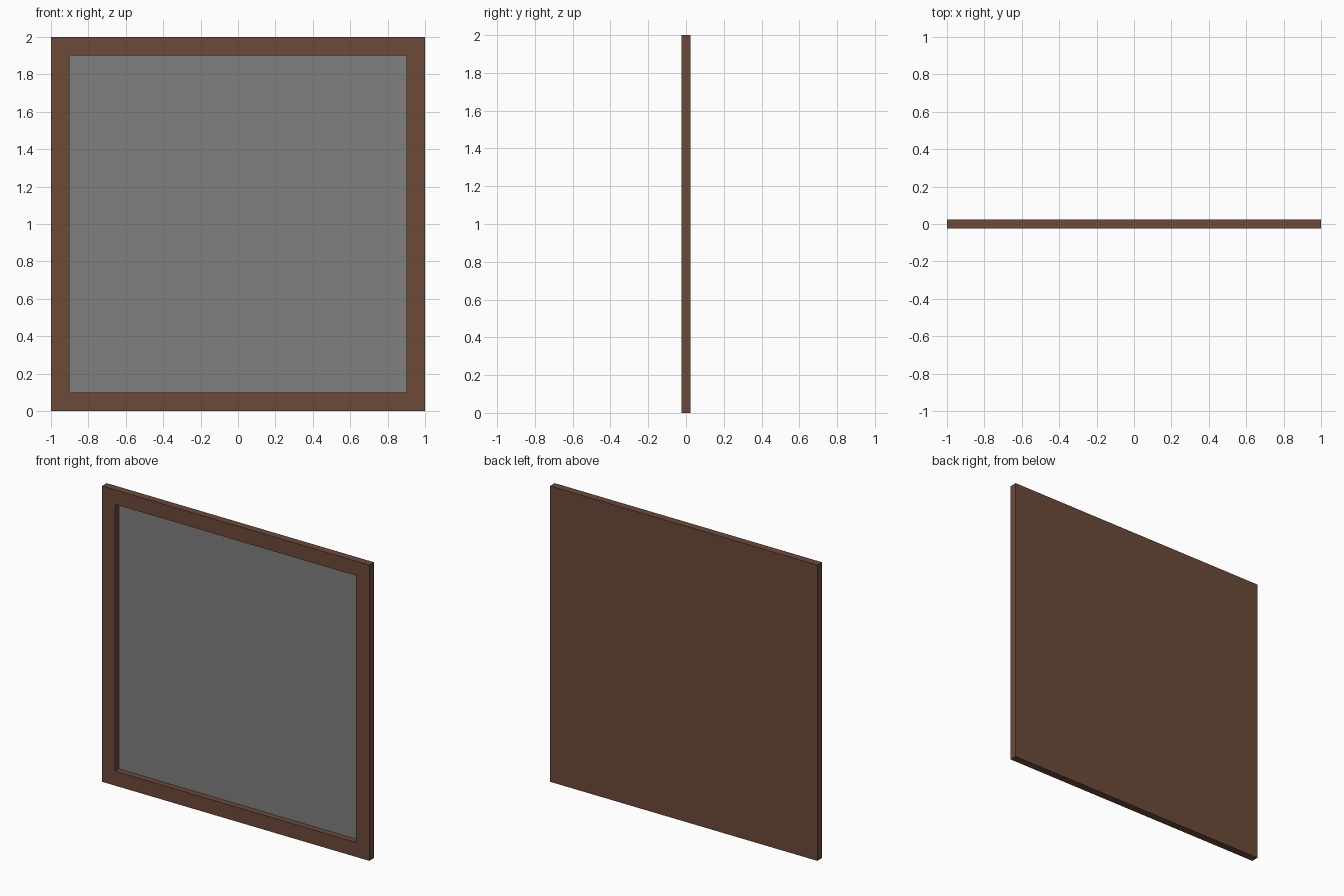
import bpy, bmesh
from mathutils import Matrix, Vector

if "Cube" in bpy.data.objects:
    bpy.data.objects.remove(bpy.data.objects["Cube"])

WIDTH, HEIGHT, DEPTH = 2.0, 2.0, 0.05
BORDER, RECESS = 0.098, 0.04


def material(name, rgb):
    m = bpy.data.materials.new(name)
    m.diffuse_color = (*rgb, 1.0)
    m.use_nodes = True
    m.node_tree.nodes["Principled BSDF"].inputs["Base Color"].default_value = m.diffuse_color
    return m


wood = material("brown wood", (0.150, 0.069, 0.041))
grey = material("grey panel", (0.216, 0.216, 0.216))

# Framed board: a thin slab whose front is inset and pushed back
bm = bmesh.new()
bmesh.ops.create_cube(bm, size=1.0, matrix=Matrix.Translation((0, 0, HEIGHT / 2))
                      @ Matrix.Diagonal((WIDTH, DEPTH, HEIGHT, 1)))
bm.normal_update()
front = next(f for f in bm.faces if f.normal.y < -0.9)
bmesh.ops.inset_region(bm, faces=[front], thickness=BORDER, use_even_offset=True)

# Recess with upright walls; its floor is the grey panel
result = bmesh.ops.extrude_discrete_faces(bm, faces=[front])
floor = result["faces"][0]
bmesh.ops.translate(bm, verts=floor.verts, vec=Vector((0, RECESS, 0)))
floor.material_index = 1
bmesh.ops.recalc_face_normals(bm, faces=bm.faces)

mesh = bpy.data.meshes.new("framed_board")
bm.to_mesh(mesh)
bm.free()
mesh.materials.append(wood)
mesh.materials.append(grey)
board = bpy.data.objects.new("framed_board", mesh)
bpy.context.collection.objects.link(board)
